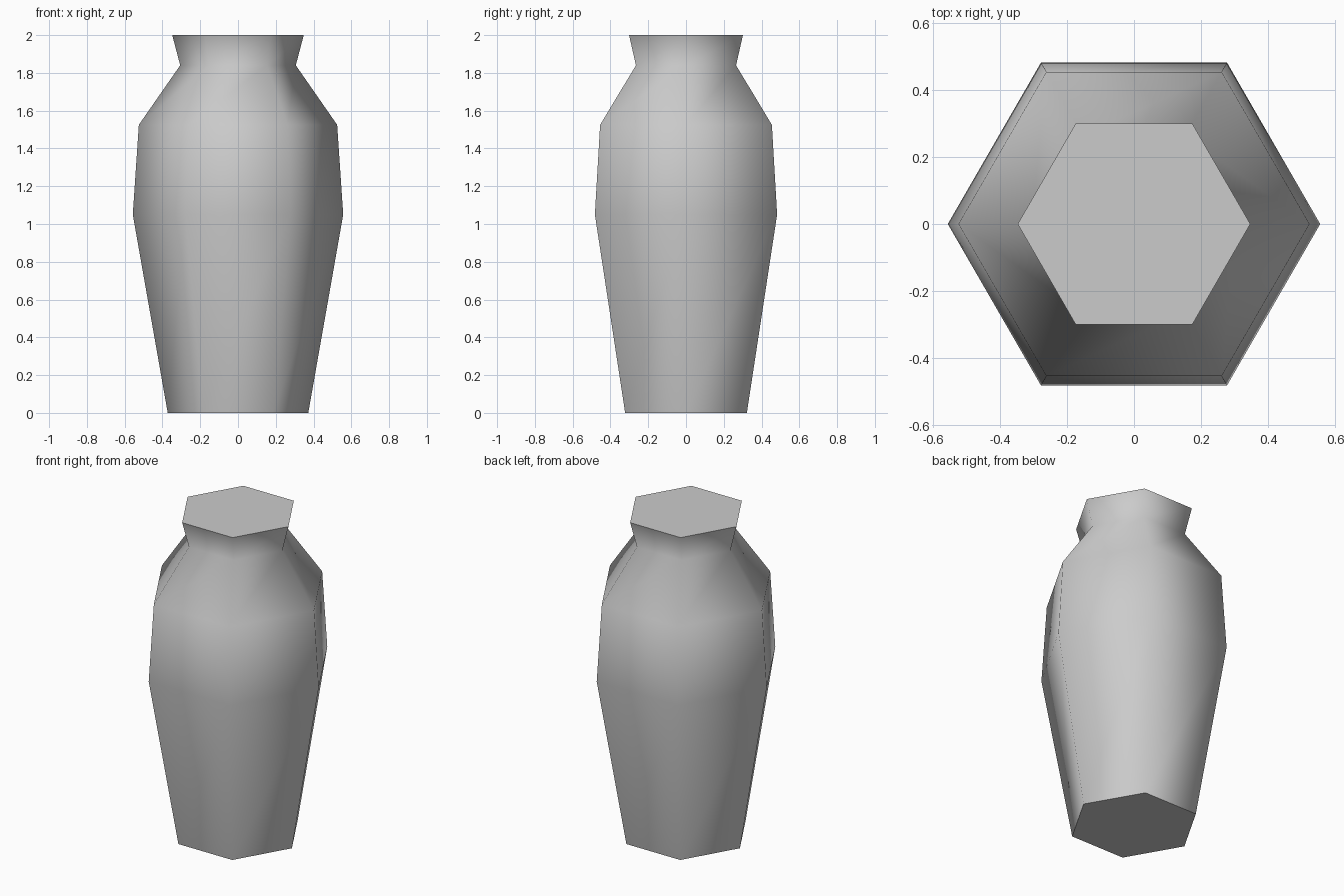
import bpy
import bmesh
from math import cos, sin, tau, radians

cube = bpy.data.objects.get("Cube")
if cube:
    bpy.data.objects.remove(cube, do_unlink=True)

SIDES = 6
# Radius and height of each ring, from foot to lip
PROFILE = [(0.372, 0), (0.557, 1.05), (0.525, 1.525), (0.306, 1.84), (0.348, 2)]

# Plain grey clay
grey = bpy.data.materials.new("grey clay")
grey.use_nodes = True
colour = (0.6, 0.6, 0.6, 1)
grey.diffuse_color = colour
grey.node_tree.nodes["Principled BSDF"].inputs["Base Color"].default_value = colour

# Six-sided vase body with closed foot and top
bm = bmesh.new()
rings = [[bm.verts.new((r * cos(tau * i / SIDES), r * sin(tau * i / SIDES), z))
          for i in range(SIDES)] for r, z in PROFILE]
for low, high in zip(rings, rings[1:]):
    for i in range(SIDES):
        j = (i + 1) % SIDES
        bm.faces.new((low[i], low[j], high[j], high[i]))
bm.faces.new(rings[0][::-1])
bm.faces.new(rings[-1])

mesh = bpy.data.meshes.new("vase_body")
bm.to_mesh(mesh)
bm.free()
mesh.materials.append(grey)
vase = bpy.data.objects.new("vase_body", mesh)
bpy.context.collection.objects.link(vase)

# Smooth walls, crisp rims at foot and top
bpy.ops.object.select_all(action="DESELECT")
vase.select_set(True)
bpy.context.view_layer.objects.active = vase
bpy.ops.object.shade_smooth_by_angle(angle=radians(70))
